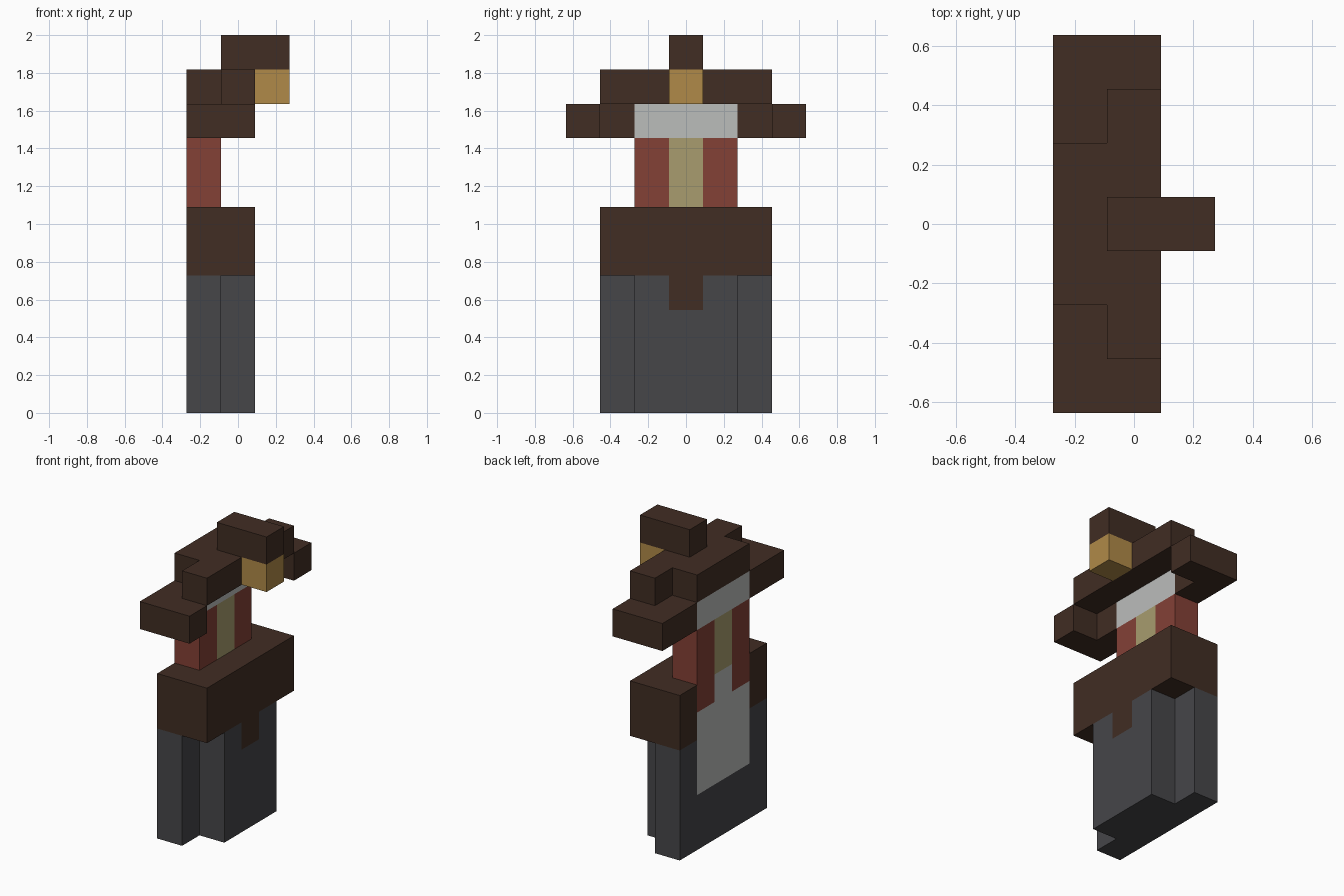
import bpy
import bmesh
from mathutils import Matrix, Vector

U = 2 / 11  # edge of one block

if "Cube" in bpy.data.objects:
    bpy.data.objects.remove(bpy.data.objects["Cube"], do_unlink=True)


def linear(c):
    c /= 255
    return c / 12.92 if c <= 0.04045 else ((c + 0.055) / 1.055) ** 2.4


def material(name, rgb):
    mat = bpy.data.materials.new(name)
    mat.use_nodes = True
    colour = [linear(c) for c in rgb] + [1]
    mat.diffuse_color = colour
    bsdf = next(n for n in mat.node_tree.nodes if n.type == "BSDF_PRINCIPLED")
    bsdf.inputs["Base Color"].default_value = colour
    return mat


NAMES = ["dark_brown", "charcoal", "brick_red", "pale_grey", "khaki", "gold"]
COLOURS = [(65, 45, 35), (70, 70, 73), (132, 65, 54),
           (187, 189, 187), (168, 156, 110), (176, 138, 72)]
MATS = {n: material(n, c) for n, c in zip(NAMES, COLOURS)}


def cells(x, y, z):
    """All block positions in inclusive x, y and z ranges."""
    return {(i, j, k) for i in range(x[0], x[1] + 1)
            for j in range(y[0], y[1] + 1) for k in range(z[0], z[1] + 1)}


# Painting rules: colour of a face from its block and outward direction
def legs_paint(cell, n):
    if n.x < -0.5 and abs(cell[1]) <= 1 and cell[2] >= 2:
        return "pale_grey"      # hanging cloth on the back
    if n.x > 0.5 and cell[1] == 0 and cell[2] == 3:
        return "dark_brown"     # belt tab
    return "charcoal"


def belt_paint(cell, n):
    if n.x < -0.5 and abs(cell[1]) <= 1:
        return "brick_red" if cell[1] and cell[2] == 5 else "pale_grey"
    return "dark_brown"


def torso_paint(cell, n):
    return "khaki" if abs(n.x) > 0.5 and cell[1] == 0 else "brick_red"


def plain(name):
    return lambda cell, n: name


brim = cells((-1, -1), (2, 3), (8, 8)) | cells((0, 0), (3, 3), (8, 8))
brim |= {(x, -y, z) for x, y, z in brim}

PARTS = {
    "legs": (cells((-1, -1), (-2, 2), (0, 3)) | cells((0, 0), (-1, 1), (0, 3)), legs_paint),
    "wide_belt": (cells((-1, 0), (-2, 2), (4, 5)), belt_paint),
    "torso": (cells((-1, -1), (-1, 1), (6, 7)), torso_paint),
    "head_band": (cells((-1, -1), (-1, 1), (8, 8)), plain("pale_grey")),
    "hat_brim": (brim, plain("dark_brown")),
    "hat_crown": (cells((-1, -1), (-1, 1), (9, 9)) | cells((0, 0), (-2, 2), (9, 9)),
                  plain("dark_brown")),
    "hat_badge": ({(1, 0, 9)}, plain("gold")),
    "hat_crest": (cells((0, 1), (0, 0), (10, 10)), plain("dark_brown")),
}
OCCUPIED = set().union(*(blocks for blocks, _ in PARTS.values()))


def build(name, blocks, paint):
    """Join blocks, drop hidden faces, paint, then merge flat regions."""
    bm = bmesh.new()
    slots = []
    for cell in sorted(blocks):
        centre = Vector(cell) + Vector((0, 0, 0.5))
        verts = bmesh.ops.create_cube(bm, size=U, matrix=Matrix.Translation(centre * U))["verts"]
        hidden = []
        for face in {f for v in verts for f in v.link_faces}:
            face.normal_update()
            n = face.normal
            if tuple(c + round(d) for c, d in zip(cell, n)) in OCCUPIED:
                hidden.append(face)
                continue
            colour = paint(cell, n)
            if colour not in slots:
                slots.append(colour)
            face.material_index = slots.index(colour)
        bmesh.ops.delete(bm, geom=hidden, context="FACES")
    bmesh.ops.remove_doubles(bm, verts=bm.verts, dist=U / 100)
    bmesh.ops.dissolve_limit(bm, angle_limit=0.01, verts=bm.verts, edges=bm.edges,
                             delimit={"MATERIAL"})
    mesh = bpy.data.meshes.new(name)
    bm.to_mesh(mesh)
    bm.free()
    for colour in slots:
        mesh.materials.append(MATS[colour])
    bpy.context.collection.objects.link(bpy.data.objects.new(name, mesh))


for part, (blocks, paint) in PARTS.items():
    build(part, blocks, paint)
